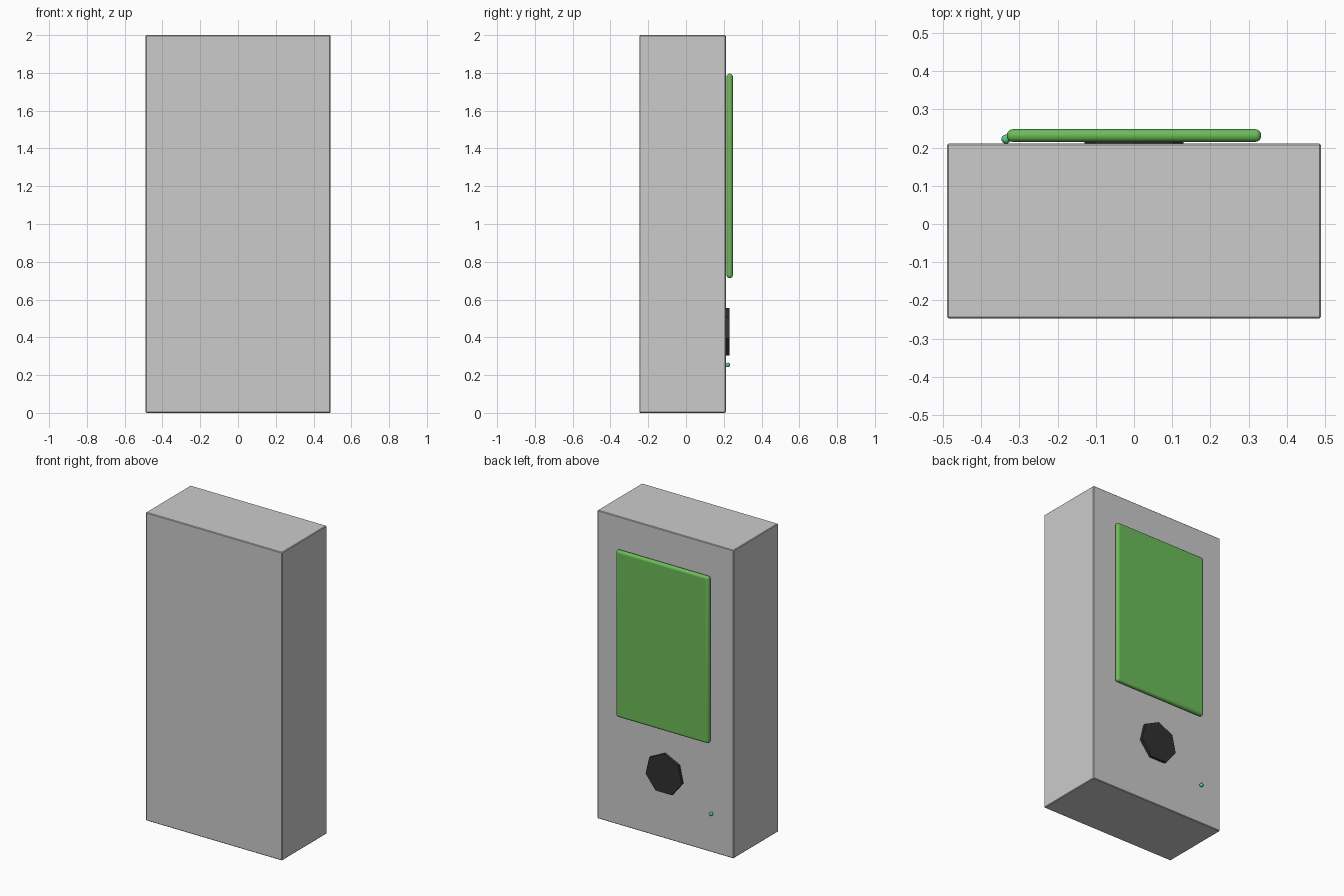
import bpy, math

if "Cube" in bpy.data.objects:
    bpy.data.objects.remove(bpy.data.objects["Cube"])


def paint(obj, name, rgb):
    mat = bpy.data.materials.new(name)
    mat.diffuse_color = (*rgb, 1)
    mat.use_nodes = True
    mat.node_tree.nodes["Principled BSDF"].inputs["Base Color"].default_value = mat.diffuse_color
    obj.data.materials.append(mat)


def box(name, lo, hi, bevel, segments):
    """Bevelled box between two corners."""
    bpy.ops.mesh.primitive_cube_add(size=1, location=[(a + b) / 2 for a, b in zip(lo, hi)])
    obj = bpy.context.object
    obj.name = name
    obj.scale = [b - a for a, b in zip(lo, hi)]
    bpy.ops.object.transform_apply(location=False, rotation=False, scale=True)
    mod = obj.modifiers.new("Bevel", 'BEVEL')
    mod.width = bevel
    mod.segments = segments
    return obj


# Cabinet body
box("cabinet", (-0.489, -0.247, 0), (0.489, 0.211, 2), 0.004, 1)

# Display panel with fully rounded rim
screen = box("screen", (-0.333, 0.215, 0.714), (0.333, 0.248, 1.796), 0.0155, 5)
bpy.context.view_layer.objects.active = screen
bpy.ops.object.shade_smooth_by_angle(angle=math.radians(35))
paint(screen, "screen_green", (0.15, 0.5, 0.1))

# Seven-sided dial, one corner pointing up
bpy.ops.mesh.primitive_cylinder_add(vertices=7, radius=0.133, depth=0.02,
                                    location=(0, 0.219, 0.423),
                                    rotation=(math.pi / 2, 0, 0))
dial = bpy.context.object
dial.name = "dial"
paint(dial, "dial_black", (0.03, 0.03, 0.03))

# Small indicator light
bpy.ops.mesh.primitive_uv_sphere_add(segments=16, ring_count=8, radius=0.012,
                                     location=(-0.335, 0.222, 0.254))
light = bpy.context.object
light.name = "indicator_light"
bpy.ops.object.shade_smooth()
paint(light, "indicator_green", (0.1, 0.6, 0.25))
